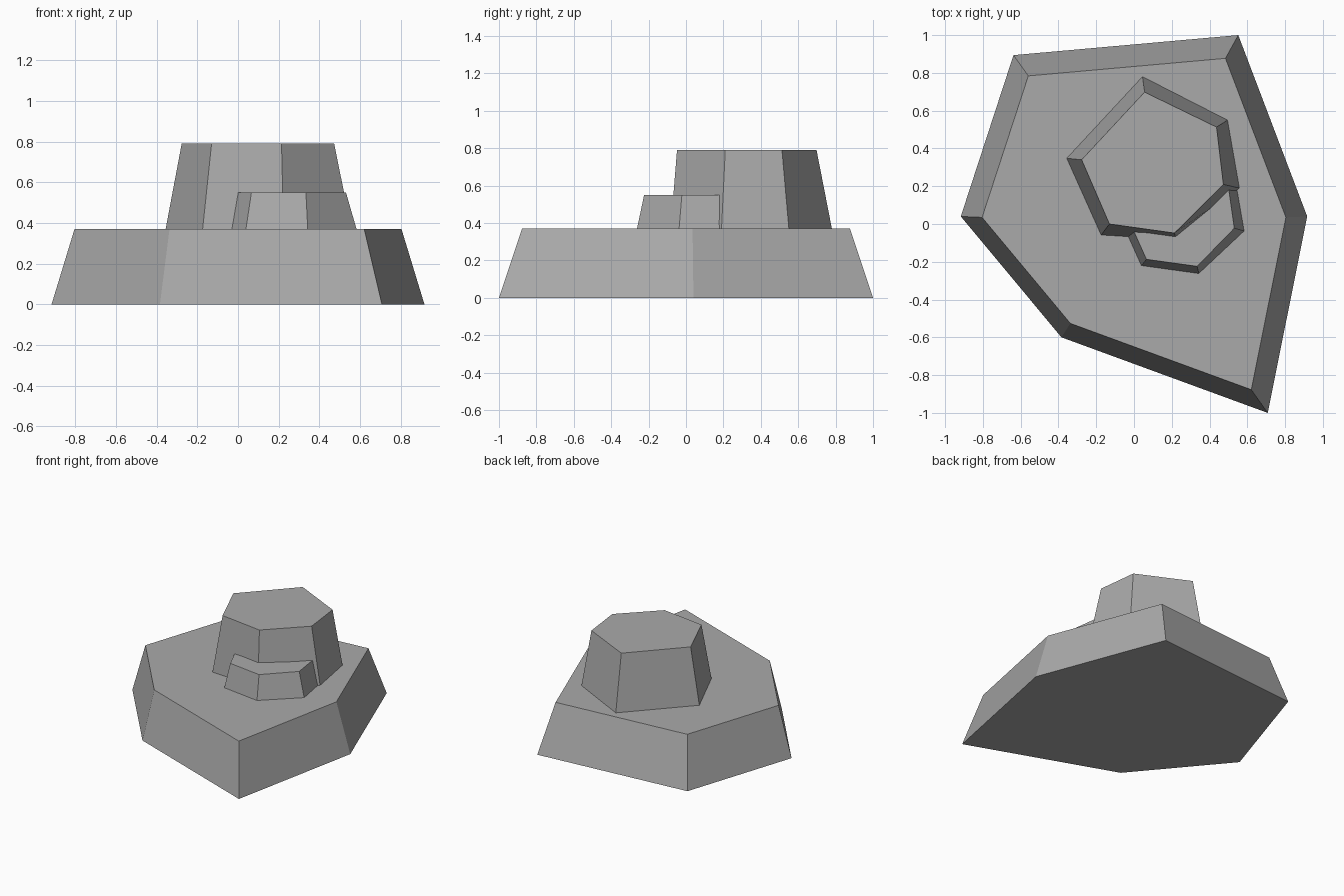
import bpy, bmesh

if "Cube" in bpy.data.objects:
    bpy.data.objects.remove(bpy.data.objects["Cube"])

grey = bpy.data.materials.new("plain grey")
grey.diffuse_color = (0.40, 0.40, 0.40, 1)
grey.use_nodes = True
grey.node_tree.nodes["Principled BSDF"].inputs["Base Color"].default_value = grey.diffuse_color


def tapered_block(name, bottom, top, z0, z1):
    """Loft a closed block between two outlines listed clockwise."""
    bm = bmesh.new()
    low = [bm.verts.new((x, y, z0)) for x, y in bottom]
    high = [bm.verts.new((x, y, z1)) for x, y in top]
    n = len(low)
    bm.faces.new(low)
    bm.faces.new(high[::-1])
    for i in range(n):
        j = (i + 1) % n
        bm.faces.new((low[i], high[i], high[j], low[j]))
    bmesh.ops.recalc_face_normals(bm, faces=bm.faces)
    mesh = bpy.data.meshes.new(name)
    bm.to_mesh(mesh)
    bm.free()
    mesh.materials.append(grey)
    obj = bpy.data.objects.new(name, mesh)
    bpy.context.collection.objects.link(obj)


# wide six-sided base, shrunk evenly towards its top
base = [(-0.917, 0.04), (-0.638, 0.894), (0.552, 1.0),
        (0.917, 0.04), (0.708, -1.0), (-0.384, -0.6)]
tapered_block("base", base, [(x * 0.877, y * 0.877) for x, y in base], 0, 0.37)

# tall upper block
tapered_block("upper_block",
              [(-0.356, 0.348), (0.045, 0.78), (0.495, 0.55),
               (0.558, 0.19), (0.224, -0.082), (-0.174, -0.058)],
              [(-0.277, 0.34), (0.056, 0.698), (0.437, 0.513),
               (0.473, 0.21), (0.214, -0.048), (-0.13, 0.0)],
              0.37, 0.79)

# low step against the front right of the upper block, its back buried inside
tapered_block("front_step",
              [(-0.06, 0.0), (0.3, 0.2), (0.542, 0.2),
               (0.583, -0.037), (0.343, -0.262), (0.039, -0.22)],
              [(-0.018, 0.0), (0.3, 0.2), (0.499, 0.2),
               (0.531, -0.022), (0.334, -0.224), (0.066, -0.187)],
              0.37, 0.55)
